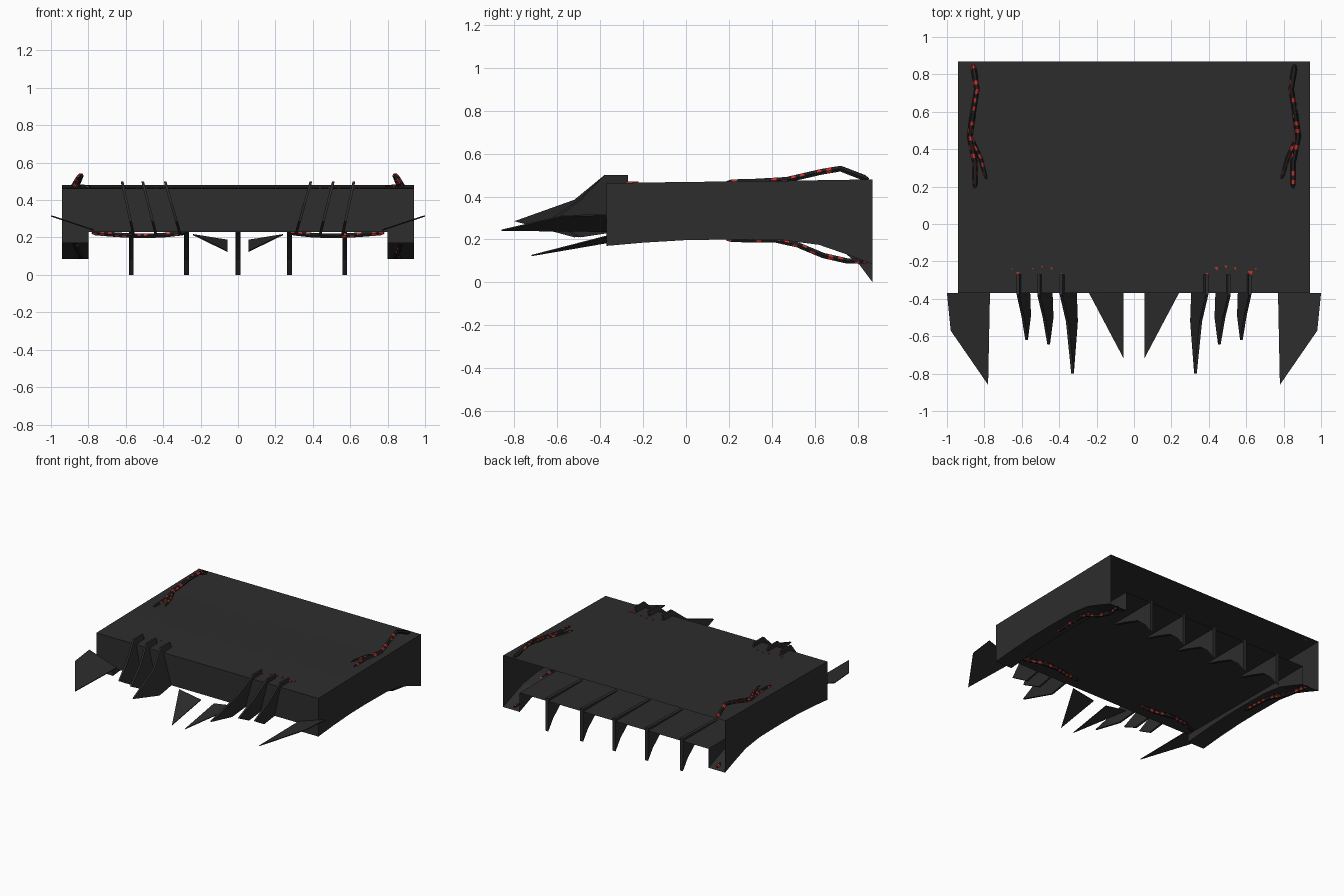
import bpy, bmesh, random
from mathutils import Vector

if "Cube" in bpy.data.objects:
    bpy.data.objects.remove(bpy.data.objects["Cube"])
random.seed(4)


def material(name, rgb):
    m = bpy.data.materials.new(name)
    m.diffuse_color = (*rgb, 1)
    m.use_nodes = True
    m.node_tree.nodes["Principled BSDF"].inputs["Base Color"].default_value = m.diffuse_color
    return m


DARK = material("charcoal", (0.026, 0.026, 0.026))
BLACK = material("black", (0.013, 0.013, 0.013))
RED = material("ember red", (0.55, 0.03, 0.025))


def finish(name, bm, mats, recalc=True):
    if recalc:
        bmesh.ops.recalc_face_normals(bm, faces=bm.faces)
    me = bpy.data.meshes.new(name)
    bm.to_mesh(me)
    bm.free()
    for m in mats:
        me.materials.append(m)
    ob = bpy.data.objects.new(name, me)
    bpy.context.collection.objects.link(ob)
    return ob


def plate(name, pts, offset, mat):
    """Flat polygon given thickness along the offset vector."""
    bm = bmesh.new()
    off = Vector(offset)
    a = [bm.verts.new(Vector(p) - off / 2) for p in pts]
    b = [bm.verts.new(Vector(p) + off / 2) for p in pts]
    bm.faces.new(a)
    bm.faces.new(b[::-1])
    for i in range(len(a)):
        j = (i + 1) % len(a)
        bm.faces.new((a[i], a[j], b[j], b[i]))
    return finish(name, bm, [mat])


def tube(name, path, r, sides=6, step=0.022):
    """Faceted vein with glowing red facets."""
    pts = []
    path = [Vector(p) for p in path]
    for a, b in zip(path, path[1:]):
        n = max(1, round((b - a).length / step))
        pts += [a.lerp(b, i / n) for i in range(n)]
    pts.append(path[-1])
    bm = bmesh.new()
    rings = []
    from math import sin, cos, pi
    for i, p in enumerate(pts):
        t = (pts[min(i + 1, len(pts) - 1)] - pts[max(i - 1, 0)]).normalized()
        u = t.cross(Vector((0, 0, 1))).normalized()
        v = u.cross(t)
        k = r * (0.5 if i in (0, len(pts) - 1) else 1)
        rings.append([bm.verts.new(p + u * k * cos(2 * pi * s / sides) + v * k * sin(2 * pi * s / sides))
                      for s in range(sides)])
    for i, (a, b) in enumerate(zip(rings, rings[1:])):
        for s in range(sides):
            f = bm.faces.new((a[s], a[(s + 1) % sides], b[(s + 1) % sides], b[s]))
            f.material_index = int(i % 2 == 0 and random.random() < 0.45)
    bm.faces.new(rings[0])
    bm.faces.new(rings[-1])
    return finish(name, bm, [BLACK, RED])


# Body shell: hollow slab with two side rails, open at the back
stations = [(-0.37, 0.462, 0.17), (-0.2, 0.465, 0.185), (0.0, 0.468, 0.197), (0.2, 0.47, 0.2),
            (0.45, 0.473, 0.197), (0.62, 0.476, 0.175), (0.75, 0.478, 0.13), (0.87, 0.48, 0.085)]
bm = bmesh.new()
rings = []
for y, zt, zb in stations:
    sec = [(-0.94, zt), (0.94, zt), (0.94, zb), (0.8, zb), (0.8, 0.23), (-0.8, 0.23), (-0.8, zb), (-0.94, zb)]
    rings.append([bm.verts.new((x, y, z)) for x, z in sec])
for a, b in zip(rings, rings[1:]):
    for i in range(8):
        j = (i + 1) % 8
        bm.faces.new((a[i], b[i], b[j], a[j]))
bm.faces.new(rings[0])
finish("body_shell", bm, [DARK])

# Rear underside fins
fin = [(0.45, 0.235), (0.87, 0.25), (0.87, 0.0), (0.81, 0.08), (0.73, 0.145), (0.6, 0.19)]
for x in (-0.57, -0.275, 0, 0.275, 0.57):
    plate("rear_fin", [(x, y, z) for y, z in fin], (0.025, 0, 0), DARK)

for s in (-1, 1):
    # Outer front blade, rising outward
    plate("outer_blade", [(s * 0.77, -0.37, 0.238), (s * 1.0, -0.37, 0.315), (s * 0.98, -0.57, 0.31),
                          (s * 0.78, -0.86, 0.243)], (0, 0, 0.006), DARK)
    # Inner front blade, dipping to its point
    plate("inner_blade", [(s * 0.24, -0.37, 0.215), (s * 0.055, -0.37, 0.185),
                          (s * 0.055, -0.72, 0.125)], (0, 0, 0.006), DARK)
    # Three leaning upright claws
    for xb, xt, tip, knee in ((0.31, 0.39, -0.8, -0.52), (0.44, 0.51, -0.645, -0.5), (0.56, 0.62, -0.62, -0.49)):
        prof = [(-0.27, 0.46), (-0.27, 0.5), (-0.38, 0.5), (knee, 0.385), (tip, 0.285), (knee, 0.21), (-0.36, 0.23)]
        plate("front_claw", [(s * (xb + (xt - xb) * (z - 0.22) / 0.28), y, z) for y, z in prof],
              (0.014, 0, 0), DARK)
    # Upper rear veins
    tube("top_vein", [(s * 0.86, 0.85, 0.48), (s * 0.84, 0.72, 0.53), (s * 0.855, 0.63, 0.515),
                      (s * 0.878, 0.47, 0.478), (s * 0.85, 0.33, 0.47), (s * 0.85, 0.19, 0.466)], 0.015)
    tube("top_vein_branch", [(s * 0.87, 0.46, 0.475), (s * 0.82, 0.35, 0.472), (s * 0.79, 0.24, 0.467)], 0.011)
    # Lower rear veins under the rails
    tube("rail_vein", [(s * 0.86, 0.85, 0.1), (s * 0.84, 0.75, 0.1), (s * 0.855, 0.64, 0.125),
                       (s * 0.875, 0.52, 0.175), (s * 0.86, 0.42, 0.197), (s * 0.85, 0.19, 0.2)], 0.014)
    # Front underside vein and its upper traces
    tube("front_under_vein", [(s * 0.28, -0.27, 0.225), (s * 0.4, -0.25, 0.212), (s * 0.52, -0.22, 0.208),
                              (s * 0.64, -0.24, 0.214), (s * 0.78, -0.3, 0.225)], 0.014)
    for x, y, w in ((0.44, -0.24, 0.02), (0.49, -0.23, 0.016), (0.54, -0.24, 0.014), (0.62, -0.265, 0.03),
                    (0.39, -0.27, 0.014), (0.65, -0.24, 0.012)):
        w /= 1 if s > 0 else 1.6
        plate("ember_fleck", [(s * (x - w / 2), y + w / 2, 0.466), (s * (x + w / 2), y + w / 2, 0.466),
                              (s * (x + w / 4), y - w / 2, 0.466)], (0, 0, 0.006), RED)
